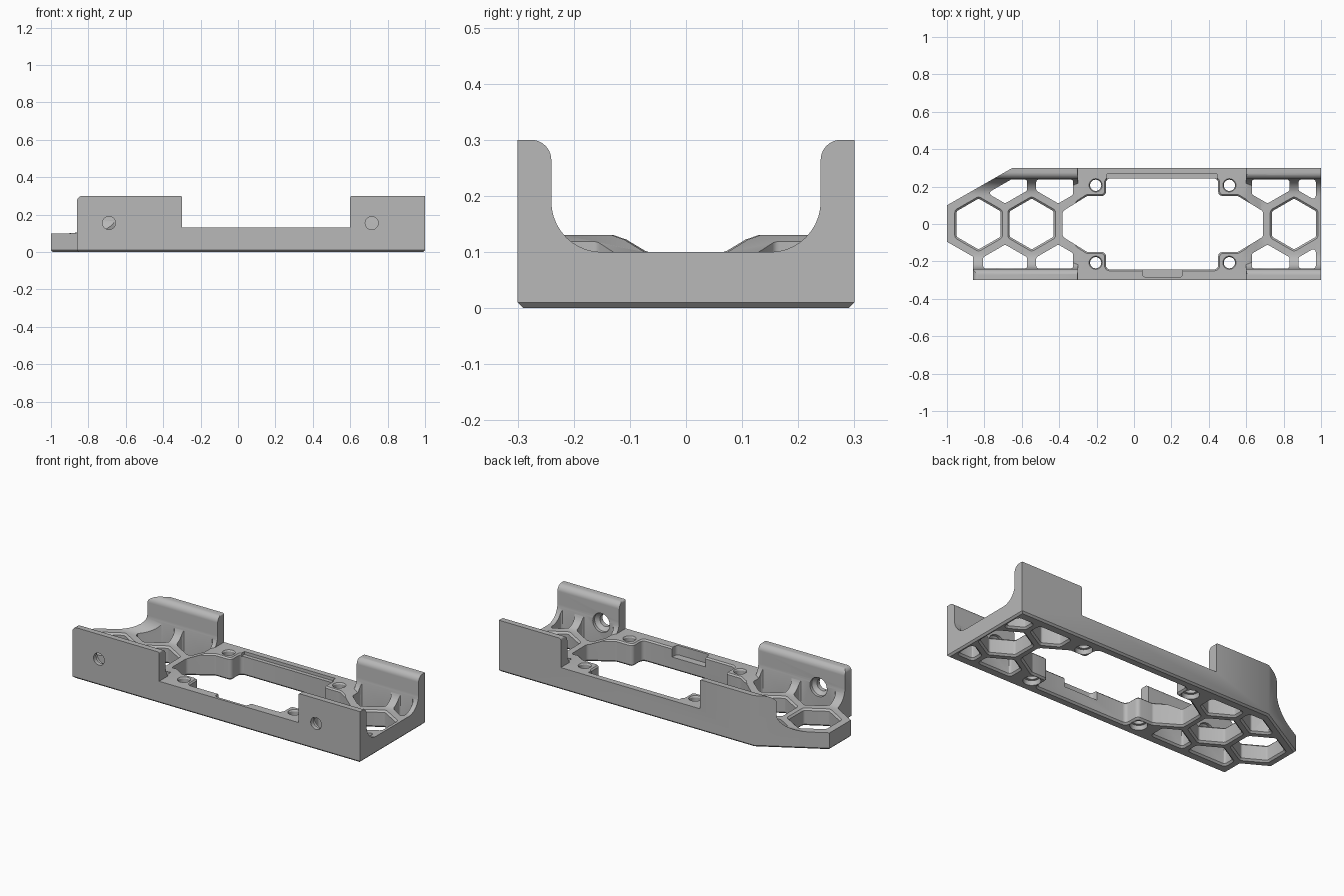
import bpy, bmesh, math
from mathutils import Vector

if "Cube" in bpy.data.objects:
    bpy.data.objects.remove(bpy.data.objects["Cube"])


def rounded(pts, r, n=5):
    """Fillet polygon corners; r is one radius or one per corner."""
    pts = [Vector(p) for p in pts]
    rs = r if isinstance(r, (list, tuple)) else [r] * len(pts)
    out = []
    for i, p in enumerate(pts):
        a, b = pts[i - 1] - p, pts[(i + 1) % len(pts)] - p
        ang = a.angle(b)
        if rs[i] <= 0 or ang > 3.1:
            out.append(p)
            continue
        t = min(rs[i] / math.tan(ang / 2), 0.45 * a.length, 0.45 * b.length)
        rad = t * math.tan(ang / 2)
        u, v = a.normalized(), b.normalized()
        c = p + (u + v).normalized() * rad / math.sin(ang / 2)
        s, e = (p + u * t - c).normalized(), (p + v * t - c).normalized()
        out += [c + s.slerp(e, k / n).normalized() * rad for k in range(n + 1)]
    return out


def ccw(pts):
    pts = [Vector(p) for p in pts]
    area = sum(pts[i - 1].x * p.y - p.x * pts[i - 1].y for i, p in enumerate(pts))
    return pts if area > 0 else pts[::-1]


def offset(pts, d):
    """Grow a counter-clockwise polygon by d."""
    out = []
    for i, p in enumerate(pts):
        e1 = (p - pts[i - 1]).normalized()
        e2 = (pts[(i + 1) % len(pts)] - p).normalized()
        n1, n2 = Vector((e1.y, -e1.x)), Vector((e2.y, -e2.x))
        out.append(p + (n1 + n2) * d / (1 + n1.dot(n2)))
    return out


def clip(pts, n, d):
    """Keep the part of a convex polygon where n.p <= d."""
    n, out = Vector(n), []
    for i, p in enumerate(pts):
        q = pts[i - 1]
        fp, fq = n.dot(p) - d, n.dot(q) - d
        if fp * fq < 0:
            out.append(q.lerp(p, fq / (fq - fp)))
        if fp <= 0:
            out.append(p)
    return out


def prism(name, poly, levels, axis='z'):
    """Loft a polygon through (height, growth) levels along an axis."""
    place = {'z': lambda p, h: (p.x, p.y, h), 'x': lambda p, h: (h, p.x, p.y),
             'y': lambda p, h: (p.x, h, p.y)}[axis]
    poly = ccw(poly)
    bm = bmesh.new()
    rings = [[bm.verts.new(place(p, h)) for p in (offset(poly, g) if g else poly)]
             for h, g in levels]
    for r0, r1 in zip(rings, rings[1:]):
        for i in range(len(r0)):
            bm.faces.new((r0[i - 1], r0[i], r1[i], r1[i - 1]))
    bm.faces.new(rings[0][::-1])
    bm.faces.new(rings[-1])
    if bm.calc_volume(signed=True) < 0:
        bmesh.ops.reverse_faces(bm, faces=bm.faces)
    me = bpy.data.meshes.new(name)
    bm.to_mesh(me)
    bm.free()
    ob = bpy.data.objects.new(name, me)
    bpy.context.collection.objects.link(ob)
    return ob


def volume(me):
    bm = bmesh.new()
    bm.from_mesh(me)
    v = bm.calc_volume()
    bm.free()
    return v


def combine(ob, tool, op='DIFFERENCE'):
    """Boolean that accepts the first solver giving a sensible volume."""
    old = volume(ob.data)
    for solver in ('EXACT', 'MANIFOLD', 'FLOAT'):
        m = ob.modifiers.new('cut', 'BOOLEAN')
        m.operation, m.object, m.solver = op, tool, solver
        bpy.context.view_layer.update()
        dg = bpy.context.evaluated_depsgraph_get()
        me = bpy.data.meshes.new_from_object(ob.evaluated_get(dg))
        ob.modifiers.remove(m)
        if 0.3 * old < volume(me) < 1.5 * old:
            ob.data = me
            break
    bpy.data.objects.remove(tool)


def circle(x, y, r, n=28):
    return [Vector((x + r * math.cos(2 * math.pi * i / n),
                    y + r * math.sin(2 * math.pi * i / n))) for i in range(n)]


def hexagon(x, y, r=0.136):
    return [Vector((x + r * math.sin(math.pi * i / 3),
                    y + r * math.cos(math.pi * i / 3))) for i in range(6)]


def box(x0, x1, y0, y1):
    return [(x0, y0), (x1, y0), (x1, y1), (x0, y1)]


# U-shaped channel running along x
half = [(0.32, -0.05), (0.32, 0.3), (0.24, 0.3), (0.24, 0.1)]
channel = half + [(-y, z) for y, z in reversed(half)]
rad = [0, 0, 0.04, 0.095, 0.095, 0.04, 0, 0]
frame = prism('battery_tray_frame', rounded(channel, rad, 10), [(-1.1, 0), (1.1, 0)], 'x')

# Raised middle section with ramps
ramp = [(-0.4, 0.05), (-0.4, 0.0925), (-0.3, 0.13), (0.6, 0.13), (0.7, 0.0925), (0.7, 0.05)]
combine(frame, prism('ramp', ramp, [(-0.31, 0), (0.31, 0)], 'y'), 'UNION')

# Outer outline with chamfered bottom edge
outline = [(-1, 0.1), (-1, -0.095), (-0.86, -0.175), (-0.86, -0.3),
           (1, -0.3), (1, 0.3), (-0.65, 0.3)]
combine(frame, prism('outline', outline, [(0, -0.01), (0.01, 0), (0.5, 0)]), 'INTERSECT')

# Side silhouette with the low middle rails
side = [(-1.1, -0.1), (-1.1, 0.16), (-0.862, 0.16), (-0.862, 0.3), (-0.3, 0.3),
        (-0.3, 0.13), (0.6, 0.13), (0.6, 0.3), (1.1, 0.3), (1.1, -0.1)]
side_r = [0, 0, 0, 0.03, 0.008, 0, 0, 0.01, 0, 0]
combine(frame, prism('silhouette', rounded(side, side_r), [(-0.4, 0), (0.4, 0)], 'y'),
        'INTERSECT')

# Hexagon openings in the floor
floor_levels = [(-0.01, 0.02), (0.01, 0), (0.09, 0), (0.115, 0.025)]
for x in (-0.831, -0.547, 0.856):
    combine(frame, prism('hex', rounded(hexagon(x, 0), 0.015, 3), floor_levels))

# Central opening
quarter_l = [(-0.382, 0.068), (-0.25, 0.15), (-0.15, 0.15), (-0.15, 0.243)]
quarter_r = [(0.45, 0.243), (0.45, 0.15), (0.555, 0.15), (0.69, 0.068)]
top = quarter_l + quarter_r
opening = top + [(x, -y) for x, y in reversed(top)]
combine(frame, prism('opening', rounded(opening, 0.022, 4),
                     [(-0.005, 0.015), (0.01, 0), (0.122, 0), (0.135, 0.013)]))

# Partial hexagons along both walls
through = [(-0.01, 0.02), (0.01, 0), (0.4, 0)]
for s in (1, -1):
    for x in (-0.689, -0.405, 0.714, 0.998):
        p = clip(hexagon(x, 0.246), (0, 1), 0.238)
        if x == -0.405:
            p = clip(p, (1, 0), -0.325)
        if x == 0.714:
            p = clip(p, (-1, 0), -0.63)
        if x == 0.998:
            p = clip(p, (1, 0), 0.972)
        if x == -0.689 and s == 1:
            p = clip(p, (-0.571, 1), 0.613)
        p = [Vector((q.x, s * q.y)) for q in p]
        combine(frame, prism('wall_hex', rounded(p, 0.014, 3), through))

    # Mounting holes in the four pads, countersunk below
    for x in (-0.205, 0.51):
        combine(frame, prism('pad_hole', circle(x, s * 0.207, 0.03),
                             [(-0.01, 0.018), (0.025, 0.012), (0.026, 0), (0.122, 0),
                              (0.14, 0.012)]))

# Screw holes in the front wall with inner countersink
for x in (-0.69, 0.715):
    combine(frame, prism('wall_hole', circle(x, 0.155, 0.035),
                         [(-0.4, 0), (-0.275, 0), (-0.255, 0.02), (-0.15, 0.02)], 'y'))

# Recess in the front rail and ledge in the back rail
combine(frame, prism('recess', rounded(box(0.045, 0.26, -0.285, -0.2), 0.02),
                     [(0.075, 0), (0.2, 0)]))
combine(frame, prism('ledge', box(-0.145, 0.445, 0.22, 0.266), [(0.112, 0), (0.2, 0)]))

# Single grey material and shading
mat = bpy.data.materials.new('mid grey')
mat.diffuse_color = (0.48, 0.48, 0.48, 1)
mat.use_nodes = True
mat.node_tree.nodes["Principled BSDF"].inputs["Base Color"].default_value = mat.diffuse_color
frame.data.materials.clear()
frame.data.materials.append(mat)
bpy.ops.object.select_all(action='DESELECT')
frame.select_set(True)
bpy.context.view_layer.objects.active = frame
bpy.ops.object.shade_smooth_by_angle(angle=math.radians(30))
